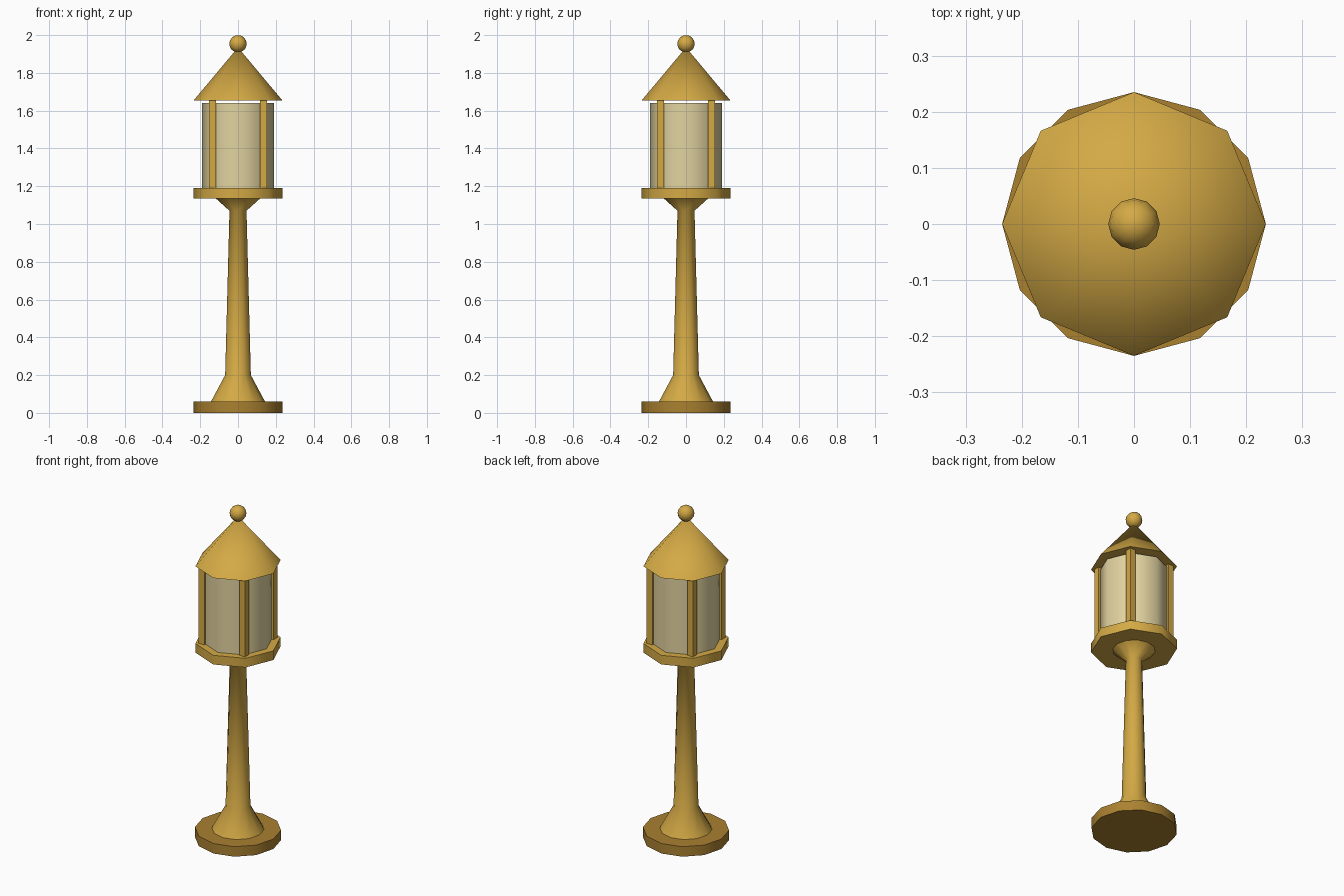
import bpy, bmesh, math

if "Cube" in bpy.data.objects:
    bpy.data.objects.remove(bpy.data.objects["Cube"])


def material(name, rgb):
    m = bpy.data.materials.new(name)
    m.diffuse_color = (*rgb, 1)
    m.use_nodes = True
    m.node_tree.nodes["Principled BSDF"].inputs["Base Color"].default_value = m.diffuse_color
    return m


GOLD = material("gold", (0.66, 0.40, 0.06))
DARK_GOLD = material("dark_gold", (0.40, 0.22, 0.03))
PANE = material("pane", (0.76, 0.65, 0.35))


def finish(bm, name, mat, angle=50):
    bmesh.ops.recalc_face_normals(bm, faces=bm.faces)
    mesh = bpy.data.meshes.new(name)
    bm.to_mesh(mesh)
    bm.free()
    mesh.materials.append(mat)
    ob = bpy.data.objects.new(name, mesh)
    bpy.context.collection.objects.link(ob)
    bpy.ops.object.select_all(action='DESELECT')
    ob.select_set(True)
    bpy.context.view_layer.objects.active = ob
    if angle:
        bpy.ops.object.shade_smooth_by_angle(angle=math.radians(angle))
    return ob


def lathe(name, profile, sides, mat, angle=50):
    """Closed turned solid from (radius, z) points; radius 0 makes a tip."""
    bm = bmesh.new()
    rings = []
    for r, z in profile:
        count = sides if r else 1
        rings.append([bm.verts.new((r * math.cos(2 * math.pi * i / sides),
                                    r * math.sin(2 * math.pi * i / sides), z))
                      for i in range(count)])
    for a, b in zip(rings, rings[1:]):
        for i in range(sides):
            j = (i + 1) % sides
            if len(b) == 1:
                bm.faces.new((a[i], a[j], b[0]))
            else:
                bm.faces.new((a[i], a[j], b[j], b[i]))
    for ring in (rings[0], rings[-1]):
        if len(ring) > 1:
            bm.faces.new(ring)
    return finish(bm, name, mat, angle)


# Foot disc
lathe("base", [(0.235, 0), (0.235, 0.06)], 12, DARK_GOLD)

# Tapered post with flared ends
lathe("post", [(0.143, 0.06), (0.068, 0.20), (0.045, 1.07), (0.117, 1.135)], 12, GOLD)

# Octagonal lantern floor, pane and roof
lathe("lantern_floor", [(0.235, 1.135), (0.235, 1.19)], 8, GOLD)
lathe("lantern_pane", [(0.19, 1.19), (0.19, 1.64)], 8, PANE)
lathe("roof", [(0.235, 1.654), (0, 1.935)], 8, GOLD)

# Four corner bars
for side_x, x in (("left", -0.135), ("right", 0.135)):
    for side_y, y in (("front", -0.135), ("back", 0.135)):
        bm = bmesh.new()
        bmesh.ops.create_cube(bm, size=1)
        bmesh.ops.scale(bm, vec=(0.037, 0.037, 0.466), verts=bm.verts)
        bmesh.ops.translate(bm, vec=(x, y, 1.422), verts=bm.verts)
        finish(bm, f"bar_{side_y}_{side_x}", GOLD, None)

# Ball finial
bm = bmesh.new()
bmesh.ops.create_uvsphere(bm, u_segments=12, v_segments=8, radius=0.046)
bmesh.ops.translate(bm, vec=(0, 0, 1.954), verts=bm.verts)
finish(bm, "finial", GOLD)
